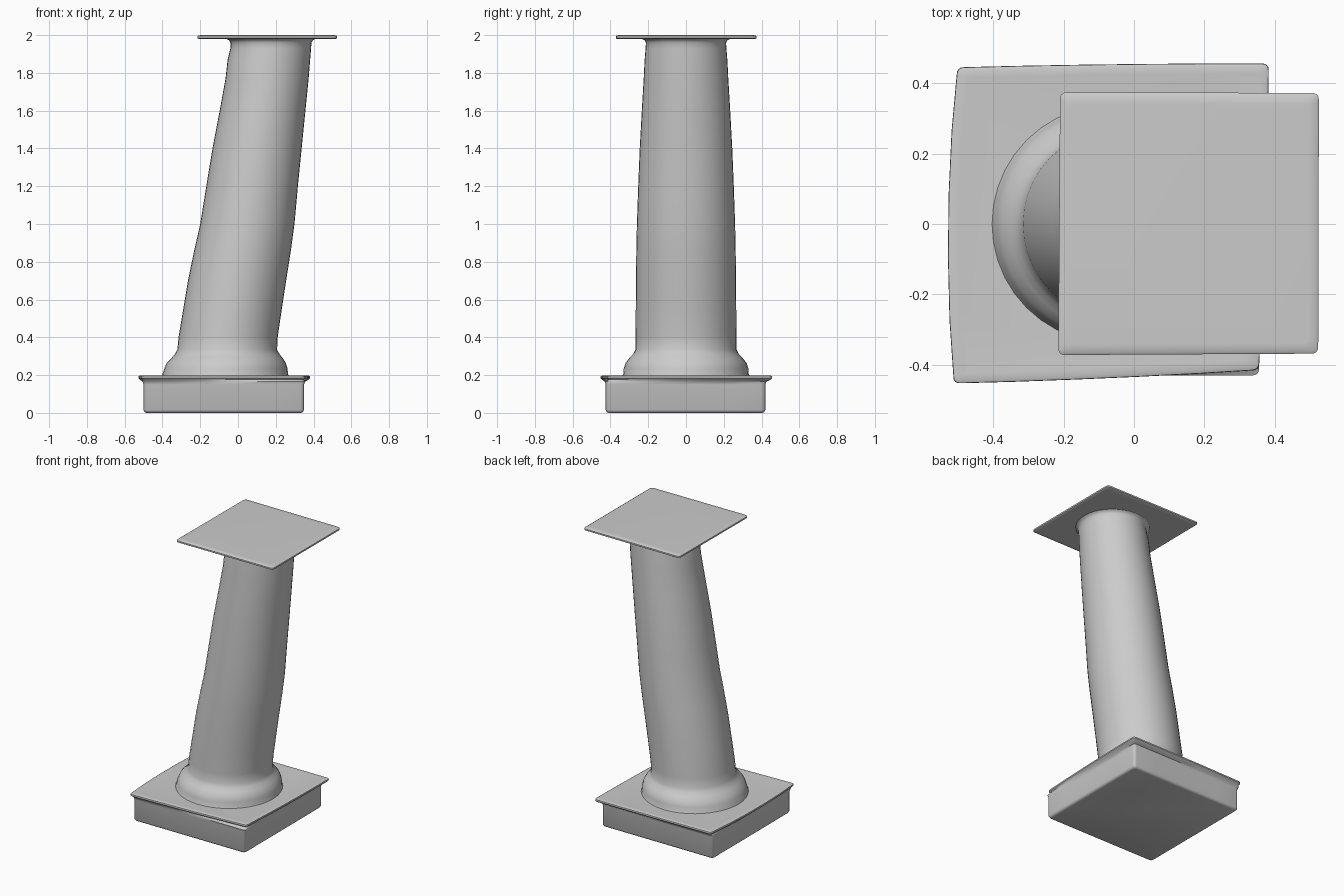
import bpy, bmesh, math
from mathutils import Vector

if "Cube" in bpy.data.objects:
    bpy.data.objects.remove(bpy.data.objects["Cube"])


def loft(name, rings, angle=40):
    """Skin a stack of equal-length rings and close both ends."""
    bm = bmesh.new()
    rows = [[bm.verts.new(p) for p in ring] for ring in rings]
    n = len(rows[0])
    for a, b in zip(rows, rows[1:]):
        for i in range(n):
            j = (i + 1) % n
            bm.faces.new((a[i], a[j], b[j], b[i]))
    bm.faces.new(rows[0][::-1])
    bm.faces.new(rows[-1])
    bmesh.ops.recalc_face_normals(bm, faces=bm.faces)
    mesh = bpy.data.meshes.new(name)
    bm.to_mesh(mesh)
    bm.free()
    obj = bpy.data.objects.new(name, mesh)
    bpy.context.collection.objects.link(obj)
    bpy.ops.object.select_all(action='DESELECT')
    obj.select_set(True)
    bpy.context.view_layer.objects.active = obj
    bpy.ops.object.shade_smooth_by_angle(angle=math.radians(angle))
    return obj


def slab_ring(corners, z, inset=0.0, r=0.02, bows=(0, 0, 0, 0)):
    """Rounded quad, corners anticlockwise from front left, edges bowed outward."""
    signs = ((1, 1), (-1, 1), (-1, -1), (1, -1))
    c = [Vector((x + sx * inset, y + sy * inset, z))
         for (x, y), (sx, sy) in zip(corners, signs)]
    pts = []
    for i in range(4):
        to_prev = (c[i - 1] - c[i]).normalized() * r
        edge = c[(i + 1) % 4] - c[i]
        to_next = edge.normalized() * r
        for t in (0, 0.25, 0.5, 0.75, 1):
            pts.append(c[i] + to_prev * (1 - t) ** 2 + to_next * t ** 2)
        out = Vector((edge.y, -edge.x, 0)).normalized()
        for t in (0.2, 0.4, 0.6, 0.8):
            pts.append(c[i] + edge * t + out * bows[i] * 4 * t * (1 - t))
    return pts


def round_ring(x0, x1, ry, z, n=40):
    """Ellipse spanning x0..x1 with half depth ry."""
    cx, rx = (x0 + x1) / 2, (x1 - x0) / 2
    return [Vector((cx + rx * math.cos(2 * math.pi * i / n),
                    ry * math.sin(2 * math.pi * i / n), z)) for i in range(n)]


# Plinth: rounded block flaring into a thin, slightly crooked lip
block = [(-0.50, -0.425), (0.35, -0.425), (0.35, 0.42), (-0.50, 0.42)]
lip = [(-0.513, -0.453), (0.355, -0.415), (0.383, 0.456), (-0.503, 0.445)]
lip_bows = (0.004, 0.005, 0.003, 0.02)
rings = [slab_ring(block, z, inset) for z, inset in
         ((0, 0.016), (0.004, 0.006), (0.015, 0), (0.15, 0), (0.165, -0.005))]
rings += [slab_ring(lip, z, inset, 0.02, lip_bows) for z, inset in
          ((0.176, 0.008), (0.184, 0), (0.194, 0.001), (0.198, 0.010), (0.196, 0.03))]
loft("plinth", rings)

# Column: moulded foot, leaning tapered shaft and small flare under the cap
profile = [
    (-0.405, 0.27, 0.340, 0.190), (-0.400, 0.265, 0.332, 0.205),
    (-0.390, 0.262, 0.330, 0.235), (-0.377, 0.253, 0.320, 0.265),
    (-0.352, 0.237, 0.300, 0.290), (-0.335, 0.220, 0.280, 0.310),
    (-0.321, 0.207, 0.268, 0.335), (-0.315, 0.210, 0.267, 0.40),
    (-0.290, 0.232, 0.266, 0.55), (-0.265, 0.255, 0.265, 0.70),
    (-0.232, 0.280, 0.263, 0.86), (-0.200, 0.299, 0.260, 1.00),
    (-0.168, 0.317, 0.253, 1.20), (-0.135, 0.337, 0.245, 1.40),
    (-0.097, 0.357, 0.234, 1.60), (-0.066, 0.374, 0.224, 1.77),
    (-0.055, 0.382, 0.219, 1.87), (-0.040, 0.387, 0.214, 1.93),
    (-0.040, 0.389, 0.212, 1.96), (-0.048, 0.397, 0.220, 1.973),
    (-0.065, 0.412, 0.236, 1.982)]
loft("column", [round_ring(*p) for p in profile])

# Cap: thin square slab with soft edges
cap = [(-0.215, -0.372), (0.523, -0.368), (0.525, 0.372), (-0.210, 0.374)]
loft("cap", [slab_ring(cap, z, inset, 0.02) for z, inset in
             ((1.979, 0.03), (1.979, 0.008), (1.984, 0), (1.994, 0),
              (1.999, 0.007), (2.0, 0.03))])
